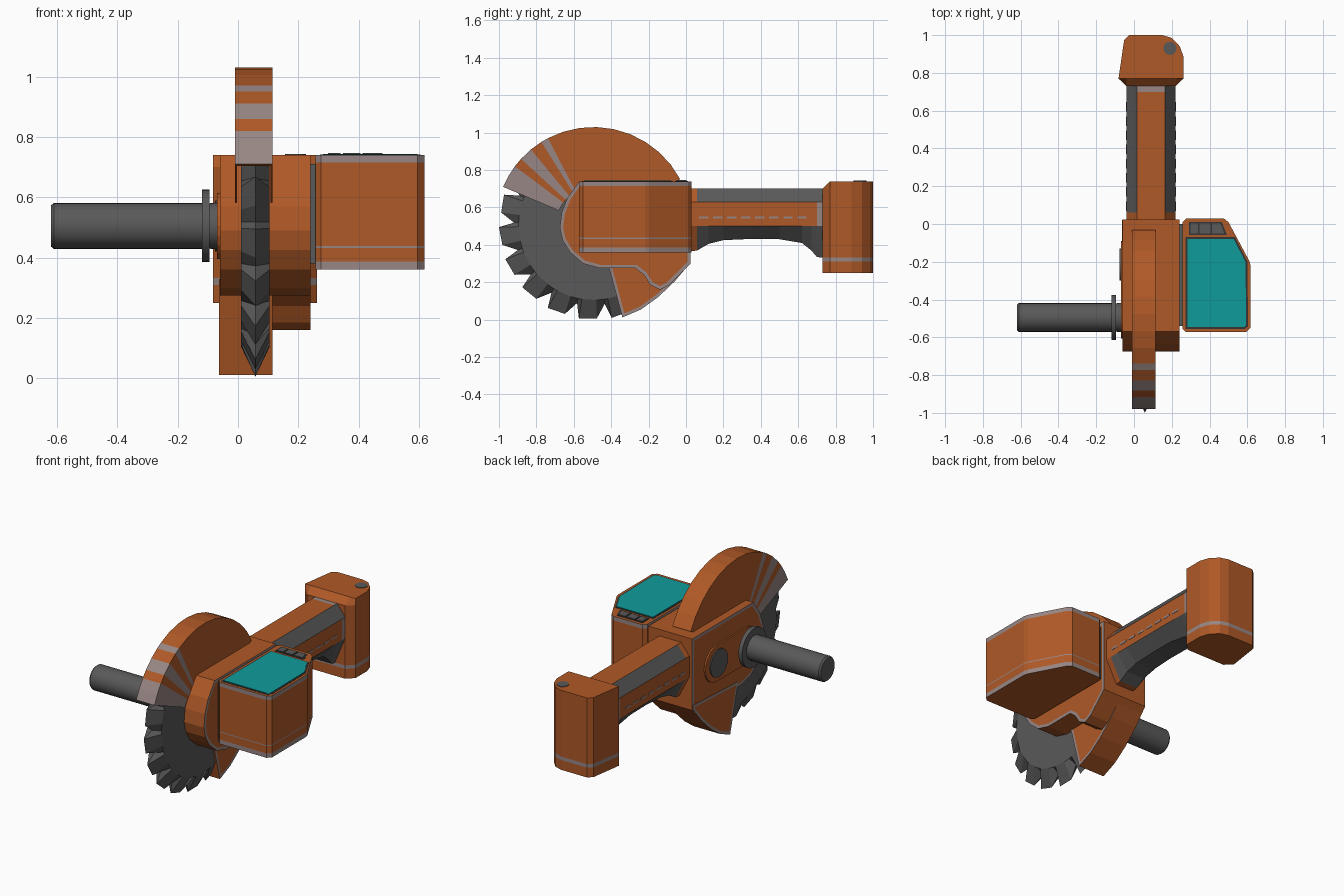
import bpy, bmesh, math
from mathutils import Vector

if "Cube" in bpy.data.objects:
    bpy.data.objects.remove(bpy.data.objects["Cube"])

def mat(name, r, g, b):
    m = bpy.data.materials.new(name)
    m.diffuse_color = (r, g, b, 1)
    m.use_nodes = True
    m.node_tree.nodes["Principled BSDF"].inputs["Base Color"].default_value = m.diffuse_color
    return m

ORANGE = mat("burnt_orange", .43, .10, .02)
DARK = mat("dark_grey", .10, .10, .10)
WORN = mat("worn_grey", .31, .24, .23)
TEAL = mat("teal", .005, .33, .33)
BLACK = mat("near_black", .035, .035, .035)
MATS = [ORANGE, DARK, WORN, TEAL, BLACK]
O, D, W, T, K = range(5)

def loft(name, rings, color=O, rule=None, trim=0.0, smooth=False):
    """Skin closed rings in order; rule(band, side) picks the colour; trim insets both caps."""
    bm = bmesh.new()
    vs = [[bm.verts.new(p) for p in r] for r in rings]
    n = len(rings[0])
    for i in range(len(rings) - 1):
        for j in range(n):
            k = (j + 1) % n
            f = bm.faces.new((vs[i][j], vs[i][k], vs[i + 1][k], vs[i + 1][j]))
            f.material_index = rule(i, j) if rule else color
    caps = [bm.faces.new(vs[0]), bm.faces.new(vs[-1])]
    for f in caps:
        f.material_index = color
    bmesh.ops.recalc_face_normals(bm, faces=bm.faces)
    if trim:
        for f in caps:
            ring = bmesh.ops.inset_region(bm, faces=[f], thickness=trim, use_even_offset=True)
            for g in ring['faces']:
                g.material_index = W
    me = bpy.data.meshes.new(name)
    bm.to_mesh(me)
    bm.free()
    for m in MATS:
        me.materials.append(m)
    ob = bpy.data.objects.new(name, me)
    bpy.context.collection.objects.link(ob)
    if smooth:
        bpy.ops.object.select_all(action='DESELECT')
        ob.select_set(True)
        bpy.context.view_layer.objects.active = ob
        bpy.ops.object.shade_smooth_by_angle(angle=math.radians(30))
    return ob

def at_x(pts, x):
    return [(x, y, z) for y, z in pts]

def at_z(pts, z):
    return [(x, y, z) for x, y in pts]

def circle(cy, cz, r, n=28):
    return [(cy + r * math.cos(2 * math.pi * i / n), cz + r * math.sin(2 * math.pi * i / n)) for i in range(n)]

CY, CZ = -.495, .505   # blade axle

# Saw blade: flat disc with teeth ground to a central edge
TEETH = 18
inner, outer = [], []
for t in range(TEETH):
    for frac, r in ((0, .505), (.55, .498), (.85, .425)):
        a = 2 * math.pi * (t + frac) / TEETH + .02
        c, s = math.cos(a), math.sin(a)
        inner.append((CY + .40 * c, CZ + .40 * s))
        outer.append((CY + r * c, CZ + r * s))
loft("saw_blade", [at_x(inner, .01), at_x(outer, .0575), at_x(inner, .105)], D)

# Upper guard: U-shaped channel swept round the blade, with worn wedge stripes
section = [(.525, -.01), (.525, .115), (.2, .115), (.2, .108), (.51, .108), (.51, -.003), (.2, -.003), (.2, -.01)]
angles = [23, 30, 36.9, 42.5, 50.5, 58, 62.4] + [72 + 10 * i for i in range(9)]
rings = []
for a in angles:
    c, s = -math.cos(math.radians(a)), math.sin(math.radians(a))
    rings.append([(x, CY + r * c, CZ + r * s) for r, x in section])
loft("upper_guard", rings, O, lambda i, j: W if i in (0, 1, 3, 5) else O)

# Main body with worn outline on its sides
body = [(-.57, .74), (.025, .74), (.025, .30), (-.09, .185), (-.14, .16), (-.19, .185), (-.225, .24), (-.27, .275),
        (-.46, .275), (-.55, .30), (-.62, .36), (-.66, .425), (-.675, .49), (-.665, .57), (-.635, .65)]
loft("main_body", [at_x(body, -.06), at_x(body, .24)], O, trim=.018)

# Lower guard
lower = [(-.42, .31), (-.34, .012), (-.24, .055), (-.15, .12), (-.06, .205), (.02, .30), (.02, .33)]
loft("lower_guard", [at_x(lower, -.063), at_x(lower, .115)], O, trim=.016)

# Left side plate and knob
plate = [(-.2 + .11 * math.cos(a), CZ + .11 * math.sin(a)) for a in [math.radians(-90 + 18 * i) for i in range(11)]]
plate += [(CY - .11 * math.cos(a), CZ - .11 * math.sin(a)) for a in [math.radians(-90 + 18 * i) for i in range(11)]]
loft("side_plate", [at_x(plate, -.06), at_x(plate, -.07)], O)
loft("side_knob", [at_x(circle(-.215, CZ, .085), -.06), at_x(circle(-.215, CZ, .085), -.077)], D, smooth=True)

# Side handle: neck, flange and bar
profile = [(-.05, .08), (-.095, .075), (-.095, .12), (-.12, .12), (-.12, .076), (-.61, .076), (-.62, .068)]
loft("side_handle", [at_x(circle(CY, CZ, r), x) for x, r in profile], D, smooth=True)

# Motor box with worn bands
box = [(.257, .01), (.277, .03), (.475, .03), (.50, .01), (.61, -.195), (.617, -.22), (.617, -.55),
       (.595, -.572), (.275, -.572), (.257, -.555)]
zs = [.36, .387, .432, .438, .715, .74]
loft("motor_box", [at_z(box, z) for z in zs], O, lambda i, j: W if i in (0, 2, 4) else O)
joint = [(-.54, .38), (0, .38), (0, .71), (-.54, .71)]
loft("motor_joint", [at_x(joint, .235), at_x(joint, .26)], D)

# Teal panel and button strip on top of the motor box
rim = [(.272, -.07), (.535, -.07), (.60, -.198), (.604, -.54), (.588, -.555), (.272, -.555)]
teal = [(.282, -.08), (.528, -.08), (.590, -.2), (.594, -.535), (.583, -.545), (.282, -.545)]
loft("panel_rim", [at_z(rim, .738), at_z(rim, .7415)], K)
loft("teal_panel", [at_z(teal, .738), at_z(teal, .744)], T)
strip = [(.29, .01), (.465, .01), (.492, -.058), (.29, -.058)]
loft("button_strip", [at_z(strip, .738), at_z(strip, .742)], K)
for i, (a, b, c) in enumerate(((.298, .340, .340), (.348, .405, .405), (.413, .458, .478))):
    p = [(a, .003), (b, .003), (c, -.05), (a, -.05)]
    loft(f"button_{i + 1}", [at_z(p, .74), at_z(p, .746)], D)

# Grip: octagonal, with an arched underside
rings = []
for y, zb in ((.02, .365), (.06, .37), (.12, .405), (.2, .425), (.35, .432), (.5, .43), (.62, .41),
              (.67, .37), (.70, .335), (.74, .33)):
    half = [(.075, .70), (.13, .63), (.13, .50), (.06, zb)]
    rings.append([(.09 + x, y, z) for x, z in half] + [(.09 - x, y, z) for x, z in reversed(half)])

def grip_colour(i, j):
    if j in (1, 5, 7):
        return W if i == 8 else O
    return O if i == 0 else D
loft("grip", rings, D, grip_colour)

# Worn dashes along both sides of the grip
for side in (-1, 1):
    for i in range(8):
        y = .07 + i * .075
        p = [(y, .54), (y + .05, .54), (y + .05, .552), (y, .552)]
        loft("grip_dash", [at_x(p, .09 + side * .128), at_x(p, .09 + side * .132)], W)

# End block: chamfered toward the grip, with a worn stripe
block = [(-.04, .73), (-.082, .77), (-.052, .975), (-.025, 1.0), (.15, 1.0), (.20, .985), (.243, .94),
         (.262, .885), (.262, .77), (.22, .73)]
rings = [at_z(block, z) for z in (.25, .31, .332, .70)]
rings.append(at_z([(x, max(y, .77)) for x, y in block], .74))
loft("end_block", rings, O, lambda i, j: W if i == 1 else O)
spot = circle(.19, .93, .035, 14)
loft("end_block_spot", [at_z(spot, .738), at_z(spot, .743)], D)
